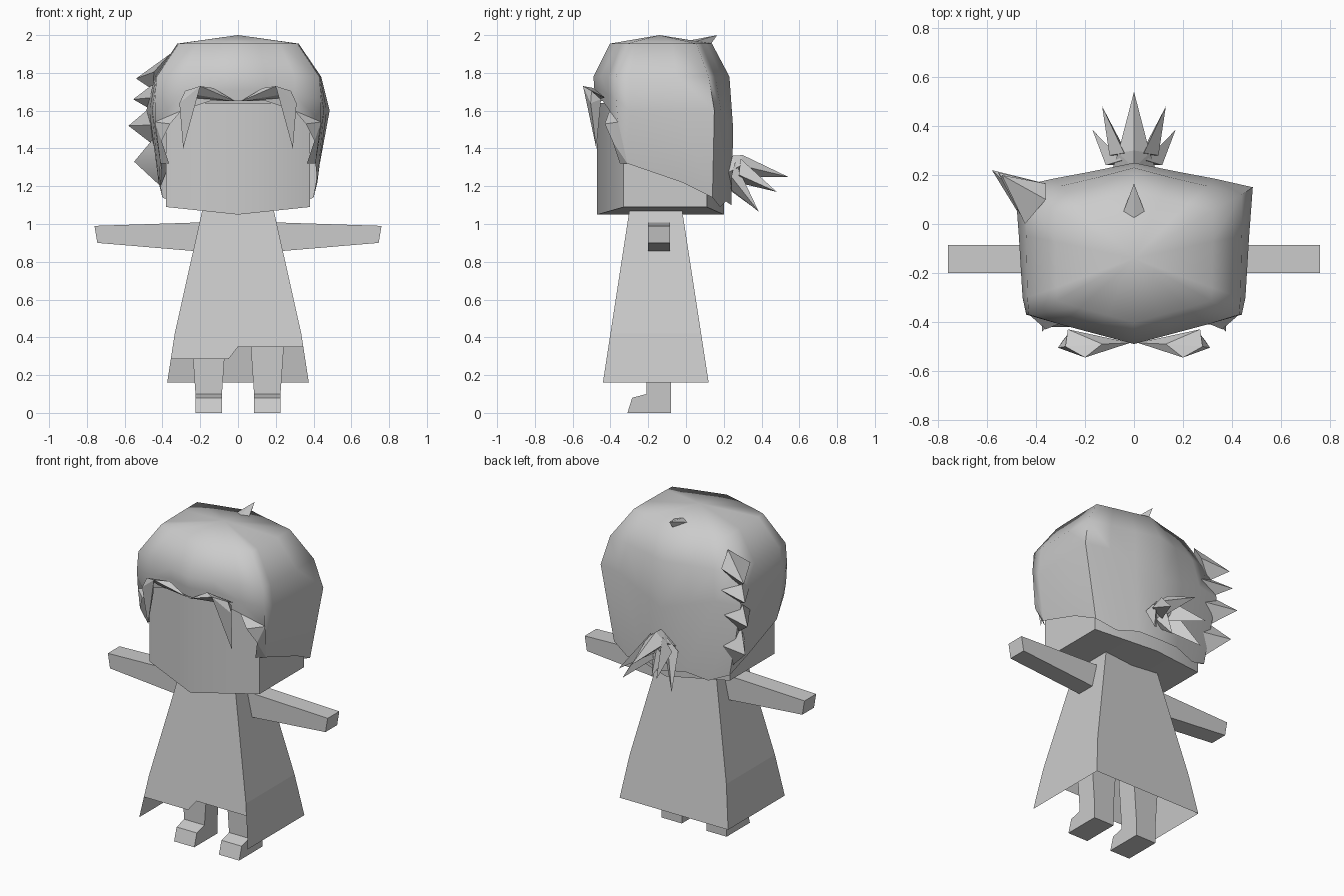
import bpy, bmesh, math

if "Cube" in bpy.data.objects:
    bpy.data.objects.remove(bpy.data.objects["Cube"])

grey = bpy.data.materials.new("plain grey")
grey.use_nodes = True
colour = (0.6, 0.6, 0.6, 1)
grey.diffuse_color = colour
grey.node_tree.nodes["Principled BSDF"].inputs["Base Color"].default_value = colour


def finish(name, bm, mirror=False, angle=None):
    """Turn a bmesh into an object, optionally mirrored in x and smoothed."""
    bmesh.ops.recalc_face_normals(bm, faces=bm.faces)
    mesh = bpy.data.meshes.new(name)
    bm.to_mesh(mesh)
    bm.free()
    mesh.materials.append(grey)
    ob = bpy.data.objects.new(name, mesh)
    bpy.context.collection.objects.link(ob)
    if angle:
        bpy.ops.object.select_all(action='DESELECT')
        ob.select_set(True)
        bpy.context.view_layer.objects.active = ob
        bpy.ops.object.shade_smooth_by_angle(angle=math.radians(angle))
    if mirror:
        ob.modifiers.new("mirror", 'MIRROR')
    return ob


def solid(name, verts, faces, **kw):
    bm = bmesh.new()
    vs = [bm.verts.new(v) for v in verts]
    for f in faces:
        bm.faces.new([vs[i] for i in f])
    return finish(name, bm, **kw)


def hulls(name, groups, **kw):
    """One convex piece for each group of points."""
    bm = bmesh.new()
    for pts in groups:
        vs = [bm.verts.new(p) for p in pts]
        res = bmesh.ops.convex_hull(bm, input=vs)
        bmesh.ops.delete(bm, geom=[v for v in res["geom_interior"]
                                   if isinstance(v, bmesh.types.BMVert)], context='VERTS')
    return finish(name, bm, **kw)


# Head: half of a six-sided block with a shallow keel underneath
plan = [(0, -.47, 1.05), (.38, -.33, 1.09), (.38, .11, 1.09), (0, .2, 1.05)]
solid("head", plan + [(x, y, 1.64) for x, y, z in plan],
      [(0, 1, 5, 4), (1, 2, 6, 5), (2, 3, 7, 6), (0, 3, 2, 1), (4, 5, 6, 7)],
      mirror=True, angle=45)

# Hair cap: columns from front centre round to back centre,
# each with a crown xy, a widest point and a hem point
columns = [
    (0, -.49, 0, -.485, 1.71, 0, -.475, 1.65),
    (.15, -.45, .15, -.445, 1.71, .15, -.44, 1.65),
    (.30, -.41, .30, -.41, 1.68, .30, -.405, 1.60),
    (.43, -.37, .44, -.37, 1.66, .44, -.36, 1.54),
    (.435, -.30, .455, -.30, 1.6, .41, -.31, 1.32),
    (.44, -.05, .47, -.05, 1.6, .42, -.02, 1.22),
    (.44, .12, .485, .15, 1.6, .40, .14, 1.14),
    (.30, .155, .33, .185, 1.6, .28, .18, 1.09),
    (.15, .19, .17, .215, 1.55, .14, .21, 1.12),
    (0, .23, 0, .25, 1.5, 0, .24, 1.10)]
verts, faces = [(0, -.14, 2.0)], []
for x, y, mx, my, mz, bx, by, bz in columns:
    verts += [(x * .73, -.14 + (y + .14) * .75, 1.955), (x, y, 1.78),
              (mx, my, mz), (bx, by, bz)]
for c in range(len(columns) - 1):
    a, b = 1 + 4 * c, 5 + 4 * c
    faces.append((0, a, b))
    faces += [(a + r, a + r + 1, b + r + 1, b + r) for r in range(3)]
solid("hair_cap", verts, faces, mirror=True, angle=75)

# Sideburns wrapping on to the cheeks
solid("sideburns",
      [(.30, -.405, 1.60), (.36, -.43, 1.53), (.405, -.39, 1.44),
       (.365, -.35, 1.32), (.41, -.31, 1.32), (.44, -.36, 1.54)],
      [(0, 1, 5), (1, 2, 5), (2, 3, 4), (2, 4, 5)], mirror=True)

# Fringe locks: an arched root and a hanging point on each side
hulls("fringe_locks", [
    [(.015, -.485, 1.65), (.13, -.49, 1.72), (.2, -.545, 1.73), (.28, -.5, 1.705),
     (.2, -.5, 1.68), (.14, -.47, 1.675), (.27, -.43, 1.67)],
    [(.2, -.545, 1.73), (.28, -.5, 1.705), (.31, -.505, 1.64), (.235, -.5, 1.62),
     (.27, -.45, 1.66), (.29, -.475, 1.40)]], mirror=True)

# Four spikes fanning out of one rear corner of the hair
spikes = []
for tip_x, tip_y, tip_z, top, low in [(-.54, .20, 1.77, 1.90, 1.71), (-.555, .21, 1.66, 1.74, 1.60),
                                      (-.58, .22, 1.52, 1.63, 1.42), (-.55, .20, 1.33, 1.45, 1.20)]:
    mid = (top + low) / 2
    edge = lambda z: -.36 if z > 1.85 else -.45 if z > 1.35 else -.41
    spikes.append([(edge(top), .10, top), (edge(low), .12, low), (-.36, .165, mid),
                   (edge(mid) + .005, 0, mid), (tip_x, tip_y, tip_z)])
hulls("side_spikes", spikes, angle=50)

# Cowlick on the crown
hulls("cowlick", [[(-.045, .045, 1.965), (.045, .045, 1.965), (0, .02, 1.972),
                   (0, .13, 1.95), (0, .165, 2.0)]])

# Ponytail: central spikes, then a mirrored pair on each side
hulls("ponytail_middle", [
    [(-.065, .29, 1.31), (.065, .29, 1.31), (0, .30, 1.365), (0, .23, 1.36),
     (-.09, .22, 1.27), (.09, .22, 1.27), (0, .22, 1.18), (0, .28, 1.22)],
    [(-.065, .29, 1.31), (.065, .29, 1.31), (0, .30, 1.365), (0, .28, 1.25), (0, .54, 1.25)],
    [(-.05, .25, 1.22), (.05, .25, 1.22), (0, .29, 1.26), (0, .23, 1.18), (0, .34, 1.10)]])
hulls("ponytail_sides", [
    [(.04, .29, 1.345), (.10, .28, 1.26), (.02, .27, 1.22), (.13, .48, 1.17)],
    [(.05, .26, 1.33), (.115, .24, 1.25), (.03, .24, 1.18), (.17, .385, 1.065)]], mirror=True)


# Robe: open flared shell with a stepped front hem
def robe(x_side, front, z):
    t = (1.07 - z) / .91
    half = .19 + (1.07 - z) * .223 if z >= .42 else .335 + (.42 - z) * .154
    return (half if x_side is None else x_side * half,
            -.30 - .14 * t if front else -.02 + .14 * t, z)


front_hem = [robe(1, True, .35), (0, robe(1, True, .35)[1], .35),
             (-.05, robe(1, True, .285)[1], .285), robe(-1, True, .285)]
verts = [robe(sx, fr, z) for z in (1.07, .42, .16)
         for sx, fr in ((-1, True), (1, True), (1, False), (-1, False))] + front_hem
solid("robe", verts, [(0, 1, 2, 3), (0, 1, 5, 4), (4, 5, 12, 13, 14, 15),
                      (1, 2, 6, 5), (5, 6, 10, 9, 12), (2, 3, 7, 6), (6, 7, 11, 10),
                      (3, 0, 4, 7), (7, 4, 15, 8, 11)])

# Arms: tapered boxes held straight out
hulls("arms", [[(x, y, z) for y in (-.2, -.085)
                for x, z in ((.15, 1.01), (.15, .85), (.745, .90), (.76, .99))]], mirror=True)

# Legs: side profile with a toe, flaring wider towards the top
profile = [(-.08, 0), (-.31, 0), (-.285, .08), (-.21, .10), (-.21, .45), (-.08, .45), (-.08, .10)]
n = len(profile)
verts = [(.155 + s * (.07 + max(0, z - .1) * .07), y, z) for s in (-1, 1) for y, z in profile]
solid("legs", verts, [tuple(range(n)), tuple(range(n, 2 * n))] +
      [(i, (i + 1) % n, n + (i + 1) % n, n + i) for i in range(n)], mirror=True)
